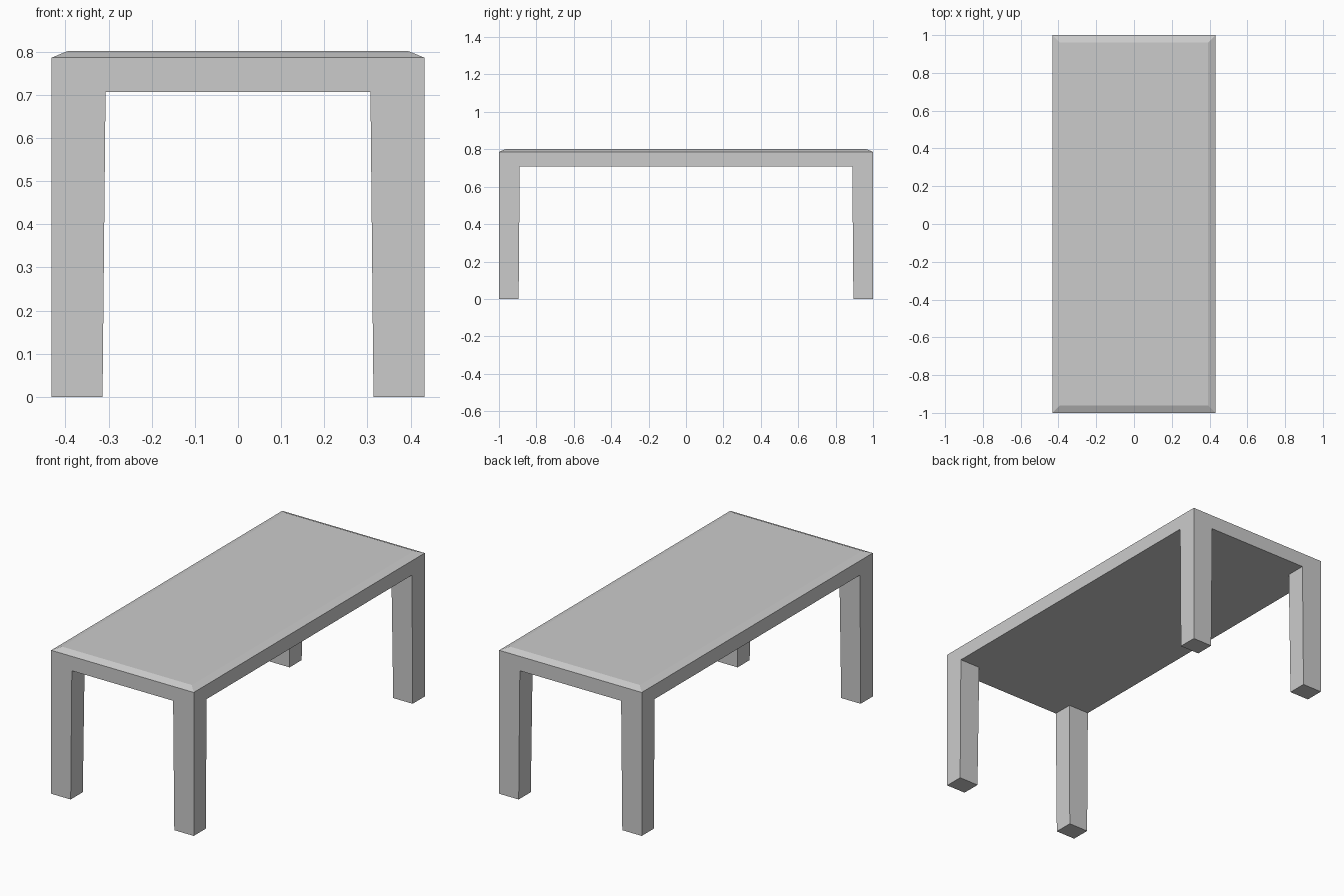
import bpy, bmesh, math

if "Cube" in bpy.data.objects:
    bpy.data.objects.remove(bpy.data.objects["Cube"])

HX, HY = 0.432, 1.0                   # outer half sizes
TOP_X, TOP_Y = 0.393, 0.962           # flat part of the top
Z_UNDER, Z_EDGE, Z_TOP = 0.707, 0.786, 0.802
LEG_X, LEG_Y = 0.307, 0.889           # inner leg faces at the tabletop
FOOT_X, FOOT_Y = 0.314, 0.895         # inner leg faces at the floor

bm = bmesh.new()

# Slab of the tabletop
bmesh.ops.create_cube(bm, size=2)
for v in bm.verts:
    v.co = (v.co.x * HX, v.co.y * HY, Z_EDGE if v.co.z > 0 else Z_UNDER)

# Shallow bevelled rim around the top
bm.normal_update()
top = [f for f in bm.faces if f.normal.z > 0.9]
rim = bmesh.ops.extrude_discrete_faces(bm, faces=top)["faces"][0]
for v in rim.verts:
    v.co = (math.copysign(TOP_X, v.co.x), math.copysign(TOP_Y, v.co.y), Z_TOP)

# Mark out the corner squares for the legs
for axis, d in (((1, 0, 0), LEG_X), ((0, 1, 0), LEG_Y)):
    for s in (-1, 1):
        bmesh.ops.bisect_plane(bm, geom=bm.verts[:] + bm.edges[:] + bm.faces[:],
                               plane_co=[s * d * a for a in axis], plane_no=axis)

# Pull the four tapered legs down to the floor
bm.normal_update()
corners = []
for f in bm.faces:
    c = f.calc_center_median()
    if f.normal.z < -0.9 and abs(c.x) > LEG_X and abs(c.y) > LEG_Y:
        corners.append(f)
for foot in bmesh.ops.extrude_discrete_faces(bm, faces=corners)["faces"]:
    for v in foot.verts:
        x = FOOT_X if abs(v.co.x) < HX - 0.01 else HX
        y = FOOT_Y if abs(v.co.y) < HY - 0.01 else HY
        v.co = (math.copysign(x, v.co.x), math.copysign(y, v.co.y), 0)

# Merge the coplanar faces left by the cuts
bmesh.ops.dissolve_limit(bm, angle_limit=math.radians(0.3),
                         verts=bm.verts[:], edges=bm.edges[:])
bmesh.ops.recalc_face_normals(bm, faces=bm.faces[:])

mesh = bpy.data.meshes.new("table")
bm.to_mesh(mesh)
bm.free()
bpy.context.collection.objects.link(bpy.data.objects.new("table", mesh))
